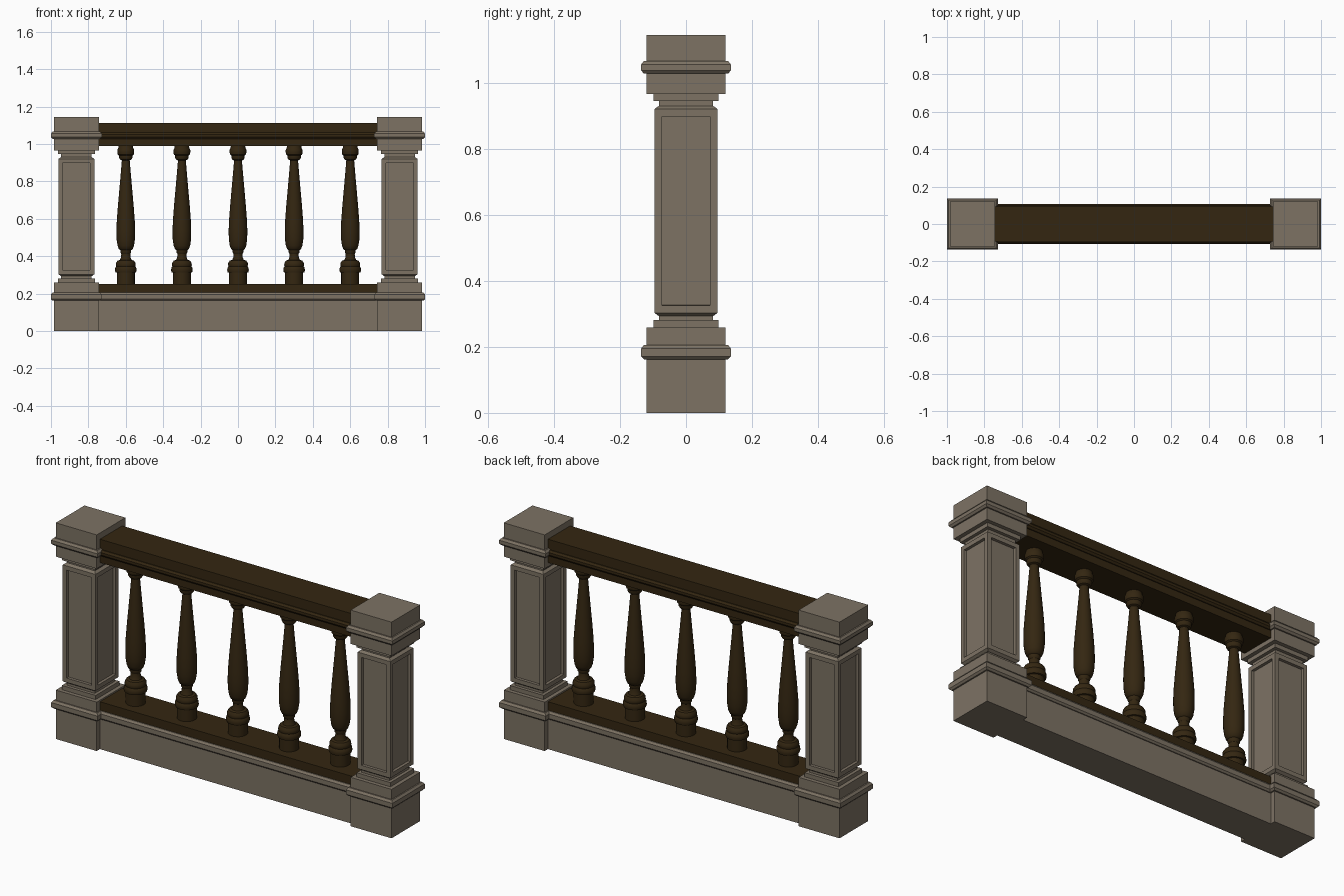
import bpy, bmesh, math

if "Cube" in bpy.data.objects:
    bpy.data.objects.remove(bpy.data.objects["Cube"])


def material(name, rgb):
    m = bpy.data.materials.new(name)
    m.diffuse_color = (*rgb, 1)
    m.use_nodes = True
    m.node_tree.nodes["Principled BSDF"].inputs["Base Color"].default_value = m.diffuse_color
    return m


stone = material("warm grey stone", (0.205, 0.170, 0.127))
wood = material("dark brown wood", (0.034, 0.0195, 0.0056))


def finish(name, bm, mat, loc=(0, 0, 0)):
    me = bpy.data.meshes.new(name)
    bm.to_mesh(me)
    bm.free()
    me.materials.append(mat)
    ob = bpy.data.objects.new(name, me)
    ob.location = loc
    bpy.context.collection.objects.link(ob)
    return ob


def loft(rings):
    """Join a stack of point rings into a closed solid."""
    bm = bmesh.new()
    vs = [[bm.verts.new(p) for p in r] for r in rings]
    n = len(vs[0])
    for a, b in zip(vs, vs[1:]):
        for i in range(n):
            j = (i + 1) % n
            bm.faces.new((a[i], a[j], b[j], b[i]))
    bm.faces.new(vs[0][::-1])
    bm.faces.new(vs[-1])
    bm.normal_update()
    return bm


def rect(hx, hy, z):
    return [(-hx, -hy, z), (hx, -hy, z), (hx, hy, z), (-hx, hy, z)]


# Corner posts: square moulded profile (half width, z)
POST = [(.12, 0), (.12, .162), (.127, .162), (.136, .171), (.136, .195),
        (.127, .206), (.12, .206), (.12, .259), (.099, .259), (.099, .281),
        (.082, .281), (.082, .293), (.096, .303), (.096, .920),
        (.082, .930), (.082, .945), (.099, .945), (.099, .966),
        (.12, .966), (.12, 1.027), (.127, 1.027), (.136, 1.037),
        (.136, 1.055), (.127, 1.066), (.12, 1.066), (.12, 1.145)]
for side, x in (("left", -.864), ("right", .864)):
    bm = loft([rect(h, h, z) for h, z in POST])
    # Recessed panel on each shaft face
    shaft = [f for f in bm.faces
             if abs(f.normal.z) < .1 and f.calc_center_median().z > .5
             and f.calc_area() > .08]
    bmesh.ops.inset_individual(bm, faces=shaft, thickness=.032, depth=0)
    bmesh.ops.inset_individual(bm, faces=shaft, thickness=.0005, depth=-.015)
    finish(side + "_post", bm, stone, (x, 0, 0))

# Rails between the posts: (half depth, z)
L = .746
PLINTH = [(.093, 0), (.093, .162), (.098, .162), (.106, .171),
          (.106, .195), (.098, .206), (.093, .206)]
SILL = [(.093, .206), (.093, .251)]
HANDRAIL = [(.093, .988), (.093, 1.027), (.098, 1.027), (.106, 1.037),
            (.106, 1.050), (.098, 1.060), (.093, 1.060), (.093, 1.112)]
for name, prof, mat in (("plinth", PLINTH, stone), ("sill", SILL, wood),
                        ("handrail", HANDRAIL, wood)):
    finish(name, loft([rect(L, h, z) for h, z in prof]), mat)

# Turned balusters: (radius, z)
TURNED = [(.048, .249), (.048, .312), (.055, .314), (.058, .325),
          (.056, .338), (.051, .346), (.053, .352), (.052, .364),
          (.044, .376), (.031, .380), (.025, .395), (.024, .412),
          (.029, .420), (.029, .432), (.037, .438), (.044, .456),
          (.049, .490), (.050, .535), (.048, .590), (.042, .670),
          (.034, .760), (.027, .840), (.021, .912), (.030, .916),
          (.036, .926), (.036, .938), (.043, .944), (.045, .956),
          (.045, .968), (.040, .978), (.038, .990)]
N = 24
for k in range(5):
    bm = loft([[(r * math.cos(2 * math.pi * i / N),
                 r * math.sin(2 * math.pi * i / N), z) for i in range(N)]
               for r, z in TURNED])
    for f in bm.faces:
        f.smooth = True
    ob = finish(f"baluster_{k + 1}", bm, wood, (-.6 + .3 * k, 0, 0))
    ob.data.set_sharp_from_angle(angle=math.radians(35))
